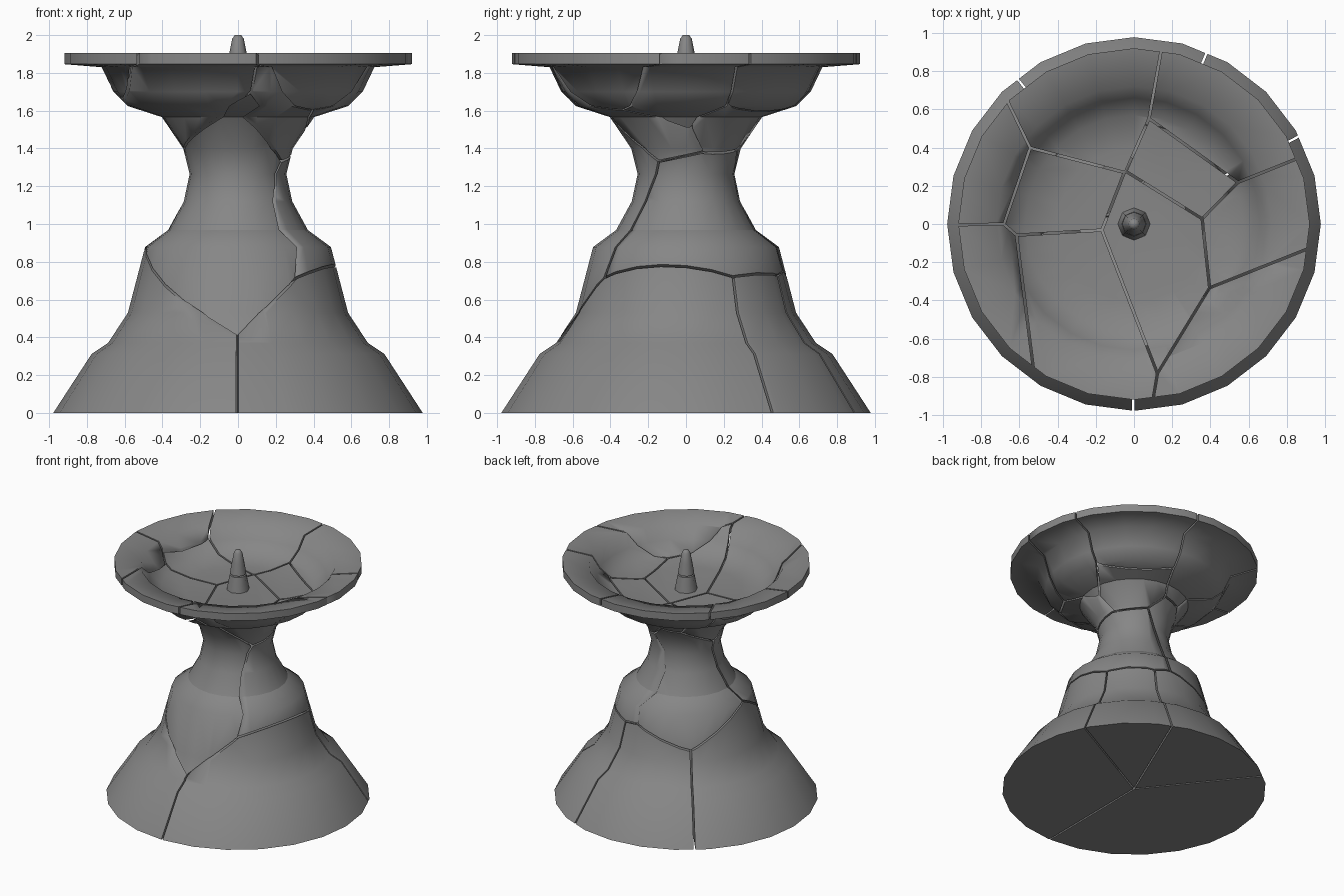
import bpy, bmesh, math
from mathutils import Vector

if "Cube" in bpy.data.objects:
    bpy.data.objects.remove(bpy.data.objects["Cube"])

GAP = 0.006          # half width of each crack
SHARP_Z = (0.968, 1.566)

stone = bpy.data.materials.new("dark_grey")
stone.diffuse_color = (0.24, 0.24, 0.24, 1)
stone.use_nodes = True
stone.node_tree.nodes["Principled BSDF"].inputs["Base Color"].default_value = stone.diffuse_color

# Outline of the turned candle holder (radius, height), bottom to bowl centre
PROFILE = [(0.978, 0), (0.775, 0.312), (0.688, 0.37), (0.583, 0.53), (0.492, 0.878),
           (0.37, 0.968), (0.287, 1.12), (0.256, 1.265), (0.29, 1.40), (0.403, 1.566),
           (0.582, 1.624), (0.66, 1.70), (0.722, 1.83), (0.92, 1.846), (0.92, 1.905),
           (0.72, 1.875), (0.66, 1.78), (0.57, 1.705), (0.40, 1.68)]

# Centres of the broken pieces
b = 0.45
BASE = [(b * math.cos(math.radians(a)), b * math.sin(math.radians(a)), 0.30)
        for a in (5.5, 50.5, 83.5, 174)]
COLUMN = [(-0.13, -0.39, 1.19), (0.10, 0.12, 0.98), (-0.20, 0.42, 1.10)]
DISH = [(x, y, 1.77) for x, y in
        [(0.13, -0.05), (0.326, 0.265), (0.77, -0.44), (0.595, 0), (0.43, 0.41),
         (-0.30, 0.54), (-0.40, 0.156), (-0.376, -0.246), (-0.80, -0.30), (-0.806, 0.295)]]


def lathe(profile, sides):
    """Closed solid of revolution with flat end caps."""
    bm = bmesh.new()
    rings = [[bm.verts.new((r * math.cos(math.tau * i / sides),
                            r * math.sin(math.tau * i / sides), z))
              for i in range(sides)] for r, z in profile]
    for lo, hi in zip(rings, rings[1:]):
        for i in range(sides):
            j = (i + 1) % sides
            bm.faces.new((lo[i], lo[j], hi[j], hi[i]))
    bm.faces.new(rings[0][::-1])
    bm.faces.new(rings[-1])
    return bm


def cut(bm, point, normal):
    """Remove everything beyond the plane and cap the opening."""
    geom = bm.verts[:] + bm.edges[:] + bm.faces[:]
    bmesh.ops.bisect_plane(bm, geom=geom, dist=1e-5, plane_co=point,
                           plane_no=normal, clear_outer=True)
    rim = [e for e in bm.edges if e.is_boundary]
    if rim:
        bmesh.ops.triangle_fill(bm, use_beauty=True, edges=rim, normal=normal)


def finish(bm, name):
    """Smooth shading with sharp creases, then make the object."""
    bmesh.ops.recalc_face_normals(bm, faces=bm.faces[:])
    for f in bm.faces:
        f.smooth = True
    for e in bm.edges:
        crease = any(all(abs(v.co.z - z) < 1e-3 for v in e.verts) for z in SHARP_Z)
        e.smooth = len(e.link_faces) == 2 and e.calc_face_angle() < math.radians(65) and not crease
    me = bpy.data.meshes.new(name)
    bm.to_mesh(me)
    bm.free()
    me.materials.append(stone)
    ob = bpy.data.objects.new(name, me)
    bpy.context.collection.objects.link(ob)


# Broken base, column and dish pieces: one cell around each centre
groups = [("base_piece", BASE), ("column_piece", COLUMN), ("dish_piece", DISH)]
seeds = [Vector(s) for _, g in groups for s in g]
names = [f"{n}_{i + 1}" for n, g in groups for i in range(len(g))]
for name, s in zip(names, seeds):
    bm = lathe(PROFILE, 24)
    for o in sorted(seeds, key=lambda q: (q - s).length):
        if o is not s and bm.faces:
            n = (o - s).normalized()
            cut(bm, (s + o) / 2 - n * GAP, n)
    if bm.faces:
        finish(bm, name)
    else:
        bm.free()

# Candle spike, cracked across
finish(lathe([(0.086, 1.675), (0.064, 1.80)], 8), "spike_lower")
finish(lathe([(0.062, 1.81), (0.046, 1.905), (0.031, 1.98), (0.017, 2.0)], 8), "spike_upper")
